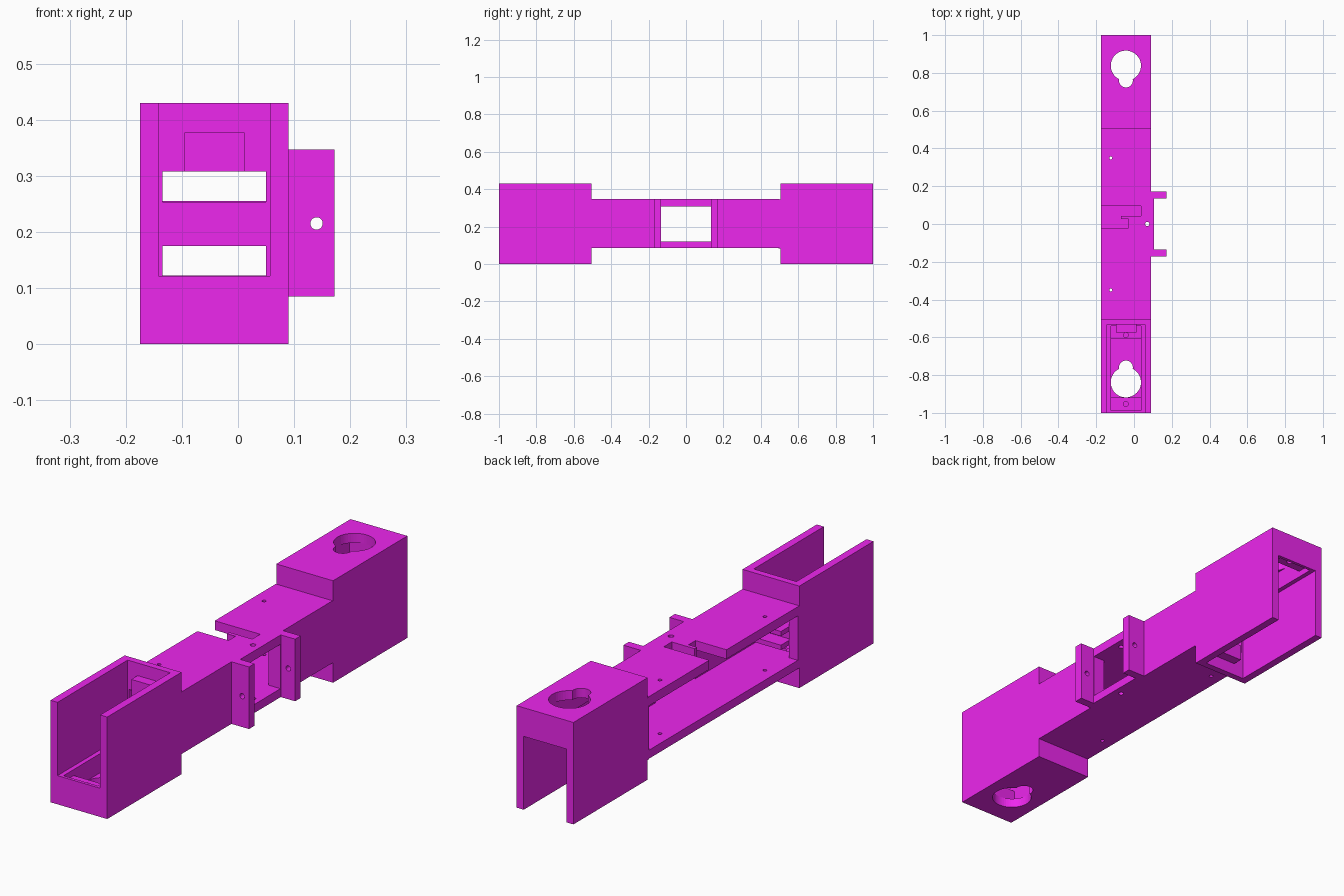
import bpy, bmesh
from math import radians
from mathutils import Matrix, Vector

if "Cube" in bpy.data.objects:
    bpy.data.objects.remove(bpy.data.objects["Cube"])

mat = bpy.data.materials.new("magenta_plastic")
mat.diffuse_color = (0.85, 0.02, 0.85, 1)
mat.use_nodes = True
mat.node_tree.nodes["Principled BSDF"].inputs["Base Color"].default_value = mat.diffuse_color

H = 0.43            # overall height
Z0, Z1 = 0.085, 0.347   # outer tray
C0, C1 = 0.121, 0.308   # inner cavity
XL, XR = -0.175, 0.09   # body sides
XC = -0.043         # keyhole axis


def add(name, bm):
    bmesh.ops.recalc_face_normals(bm, faces=bm.faces)
    me = bpy.data.meshes.new(name)
    bm.to_mesh(me)
    bm.free()
    ob = bpy.data.objects.new(name, me)
    bpy.context.collection.objects.link(ob)
    me.materials.append(mat)
    return ob


def prism(name, pts, z0, z1):
    bm = bmesh.new()
    f = bm.faces.new([bm.verts.new((x, y, z0)) for x, y in pts])
    r = bmesh.ops.extrude_face_region(bm, geom=[f])
    vs = [v for v in r["geom"] if isinstance(v, bmesh.types.BMVert)]
    bmesh.ops.translate(bm, verts=vs, vec=(0, 0, z1 - z0))
    return add(name, bm)


def box(name, x0, x1, y0, y1, z0, z1):
    return prism(name, [(x0, y0), (x1, y0), (x1, y1), (x0, y1)], z0, z1)


def cyl(centre, r, depth, axis="Z", n=32):
    bm = bmesh.new()
    rot = Matrix.Rotation(radians(90), 4, "X") if axis == "Y" else Matrix()
    bmesh.ops.create_cone(bm, cap_ends=True, segments=n, radius1=r, radius2=r,
                          depth=depth, matrix=Matrix.Translation(centre) @ rot)
    return add("cutter", bm)


def cut(ob, cutters):
    for c in cutters:
        m = ob.modifiers.new("cut", "BOOLEAN")
        m.operation, m.solver, m.object = "DIFFERENCE", "EXACT", c
    dg = bpy.context.evaluated_depsgraph_get()
    me = bpy.data.meshes.new_from_object(ob.evaluated_get(dg))
    ob.modifiers.clear()
    ob.data = me
    for c in cutters:
        bpy.data.objects.remove(c)


# Central tray: outline includes the two mounting flanges and the lip between them
outline = [(XL, -0.5), (XR, -0.5), (XR, -0.172), (0.172, -0.172), (0.172, -0.135),
           (0.105, -0.135), (0.105, 0.135), (0.172, 0.135), (0.172, 0.172),
           (XR, 0.172), (XR, 0.5), (XL, 0.5)]
tray = prism("central_tray", outline, Z0, Z1)
notch = [(-0.2, 0.095), (0.037, 0.095), (0.037, 0.042), (-0.07, 0.042),
         (-0.07, 0.026), (-0.03, 0.026), (-0.03, -0.02), (-0.2, -0.02)]
cut(tray, [
    box("cutter", -0.2, 0.05, -0.6, 0.6, C0, C1),
    box("cutter", 0.03, 0.2, -0.133, 0.133, C0, C1),
    prism("cutter", notch, 0.25, 0.4),
    cyl((-0.123, 0.35, 0.2), 0.008, 0.6, n=16),
    cyl((-0.123, -0.35, 0.2), 0.008, 0.6, n=16),
    cyl((0.07, 0, 0.2), 0.011, 0.6, n=16),
    cyl((0.14, 0, 0.215), 0.011, 0.6, "Y", 20),
])

# End housings: the rear one is the front one turned half round the x axis
flip = Matrix.Translation((0, 0, H)) @ Matrix.Rotation(radians(180), 4, "X")
for side in ("front", "rear"):
    house = box(side + "_housing", XL, XR, -1, -0.505, 0, H)
    cut(house, [
        box("cutter", -0.142, 0.057, -1.1, -0.533, C0, 0.5),        # open channel
        box("cutter", -0.135, 0.05, -0.6, -0.4, C0, C1),            # cable opening
        box("cutter", -0.123, 0.037, -0.987, -0.54, 0.095, 0.2),    # cover recess
        box("cutter", -0.123, 0.037, -0.918, -0.61, 0.04, 0.2),     # deep pocket
        cyl((XC, -0.838, 0), 0.08, 0.3, n=48),                      # keyhole
        cyl((XC, -0.76, 0), 0.037, 0.3),
        cyl((XC, -0.588, 0.1), 0.013, 0.1, n=16),                   # pilot holes
        cyl((XC, -0.953, 0.1), 0.013, 0.1, n=16),
    ])
    parts = [
        house,
        box(side + "_wall_block", -0.095, 0.012, -0.575, -0.53, C1, 0.377),
        box(side + "_connector_plate", -0.137, 0.052, -0.533, -0.505, 0.175, 0.253),
        box(side + "_lower_shelf", -0.135, 0.05, -0.51, -0.44, 0.175, 0.195),
        box(side + "_upper_shelf", -0.135, 0.05, -0.51, -0.44, 0.233, 0.253),
        # joins the housing to the tray
        box(side + "_joint_post", XL, -0.135, -0.506, -0.495, Z0, Z1),
        box(side + "_joint_sill", XL, XR, -0.506, -0.5, Z0, C0),
        box(side + "_joint_lintel", XL, XR, -0.506, -0.5, C1, Z1),
        box(side + "_joint_wall", 0.05, XR, -0.506, -0.5, Z0, Z1),
    ]
    if side == "rear":
        for p in parts:
            p.data.transform(flip)
